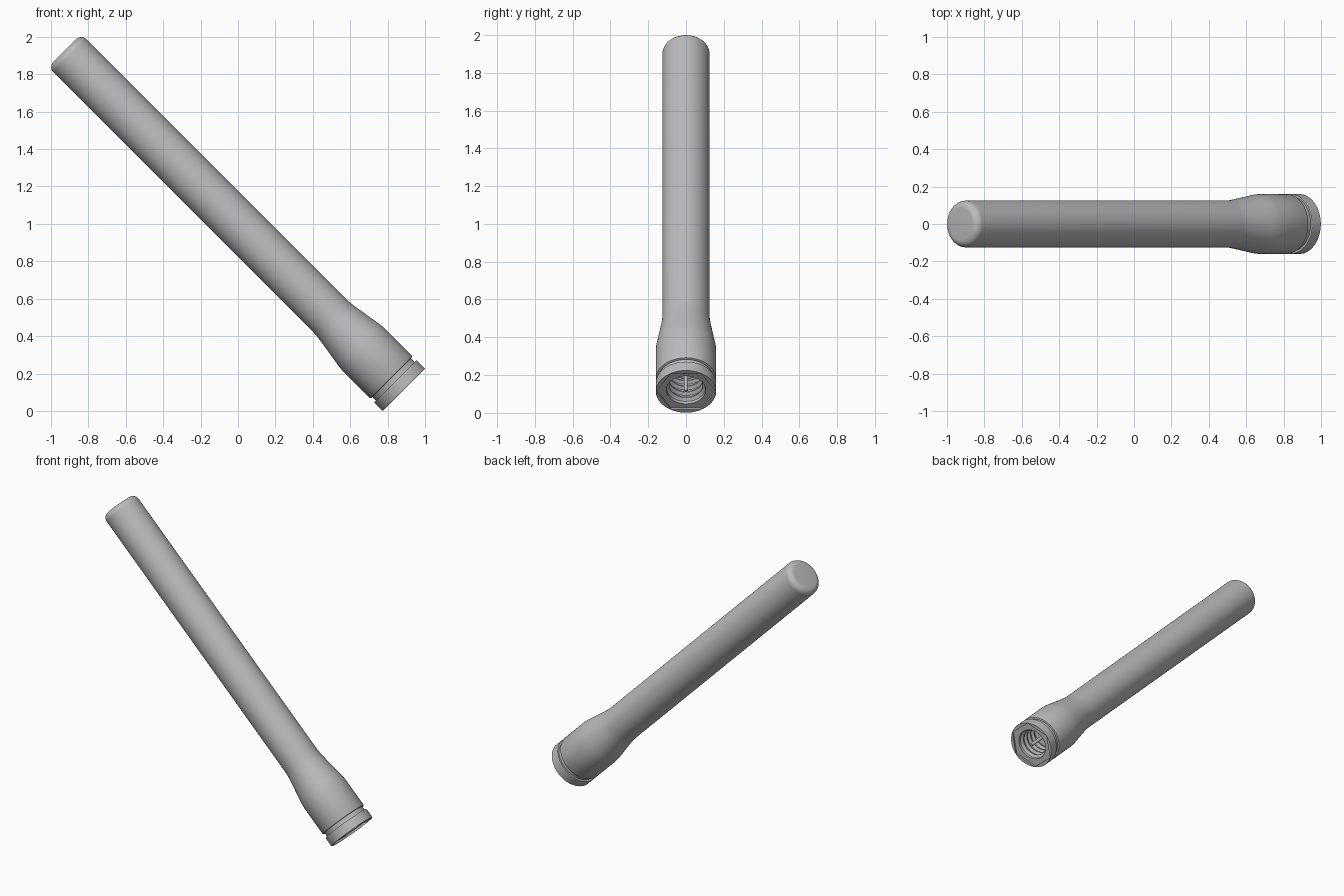
import bpy, bmesh, math
from mathutils import Matrix

if "Cube" in bpy.data.objects:
    bpy.data.objects.remove(bpy.data.objects["Cube"], do_unlink=True)

SEG = 96
LENGTH, TUBE_R, FLARE_R, HOLE_R, EDGE = 2.565, 0.125, 0.16, 0.104, 0.04
# The axis leans 45 degrees, starting from the connector end
PLACE = Matrix.Translation((0.887, 0, 0.113)) @ Matrix.Rotation(-math.pi / 4, 4, 'Y')

grey = bpy.data.materials.new("plastic grey")
grey.use_nodes = True
colour = (0.5, 0.5, 0.5, 1)
grey.diffuse_color = colour
grey.node_tree.nodes["Principled BSDF"].inputs["Base Color"].default_value = colour


def hex_radius(corner, angle):
    """Distance to a hexagon's edge, with corners at +y and -y."""
    sector = (angle - math.pi / 2) % (math.pi / 3) - math.pi / 6
    return corner * math.cos(math.pi / 6) / math.cos(sector)


def lathe(name, profile):
    """Revolve (radius, height[, 'hex']) points; end points lie on the axis."""
    bm = bmesh.new()
    rings = []
    for r, z, *shape in profile:
        if r == 0:
            rings.append([bm.verts.new((0, 0, z))] * SEG)
            continue
        ring = []
        for i in range(SEG):
            a = math.tau * i / SEG
            d = hex_radius(r, a) if shape else r
            ring.append(bm.verts.new((d * math.cos(a), d * math.sin(a), z)))
        rings.append(ring)
    for low, high in zip(rings, rings[1:]):
        for i in range(SEG):
            j = (i + 1) % SEG
            bm.faces.new(dict.fromkeys((low[i], low[j], high[j], high[i])))
    bmesh.ops.recalc_face_normals(bm, faces=bm.faces)
    mesh = bpy.data.meshes.new(name)
    bm.to_mesh(mesh)
    bm.free()
    mesh.materials.append(grey)
    obj = bpy.data.objects.new(name, mesh)
    bpy.context.collection.objects.link(obj)
    obj.matrix_world = PLACE
    bpy.ops.object.select_all(action='DESELECT')
    obj.select_set(True)
    bpy.context.view_layer.objects.active = obj
    bpy.ops.object.shade_smooth_by_angle(angle=math.radians(30))
    return obj


# Flared sleeve running into the long tube with a rounded tip
sleeve = [(0, 0.24), (0.146, 0.24), (0.146, 0.093), (0.153, 0.093), (0.158, 0.095),
          (FLARE_R, 0.1), (FLARE_R, 0.3), (0.158, 0.33), (0.153, 0.36),
          (0.132, 0.49), (0.127, 0.525), (TUBE_R, 0.56)]
for k in range(9):
    a = math.pi / 2 * k / 8
    sleeve.append((TUBE_R - EDGE + EDGE * math.cos(a), LENGTH - EDGE + EDGE * math.sin(a)))
sleeve.append((0, LENGTH))
lathe("sleeve_and_tube", sleeve)

# Collar with a hexagonal recess, a threaded bore and the neck behind it
collar = [(0, 0.22)]
for k in range(4):
    z = 0.19 - 0.042 * k
    collar += [(HOLE_R, z + 0.01), (HOLE_R, z - 0.006), (0.088, z - 0.014), (0.088, z - 0.022)]
collar += [(HOLE_R, 0.03), (HOLE_R, 0.012), (0.157, 0.012, 'hex'), (0.157, 0, 'hex'),
           (0.158, 0), (FLARE_R, 0.003), (FLARE_R, 0.062), (0.158, 0.065),
           (0.147, 0.065), (0.147, 0.23), (0, 0.23)]
lathe("threaded_collar", collar)

# Centre contact pin
lathe("contact_pin", [(0, 0.004), (0.008, 0.004), (0.011, 0.01), (0.011, 0.225), (0, 0.225)])
